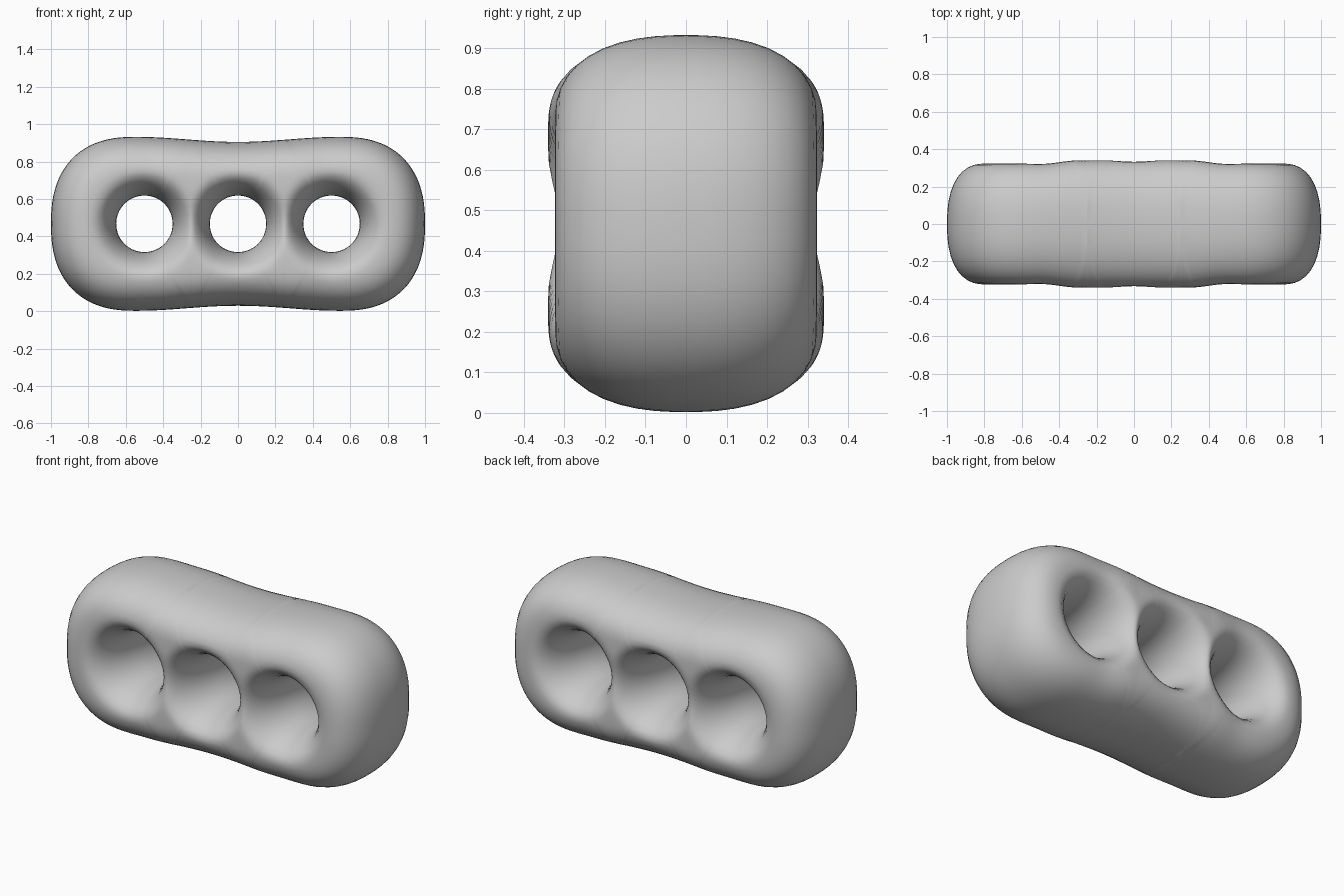
import bpy, bmesh, math

if "Cube" in bpy.data.objects:
    bpy.data.objects.remove(bpy.data.objects["Cube"])

MID_Z = 0.467       # height of the hole centres
HOLE_R = 0.151
HOLES = (-0.5, 0.0, 0.5)
WALL_X = 0.25       # middle of the wall between two holes
END_X, END_W, HALF_H = 0.55, 0.45, 0.465
POW = 2.4


def top_edge(x):
    """Outline height of the gently dipped middle stretch."""
    return 0.438 + 0.027 * (1 - math.cos(math.pi * x / END_X)) / 2


def ease(t):
    return t ** 3 * (10 - 15 * t + 6 * t * t)


def half_depth(x, z):
    """Half thickness of the body at a point of the front view."""
    if x <= END_X:
        d = top_edge(x) - z
    else:
        rho = (((x - END_X) / END_W) ** POW + (z / HALF_H) ** POW) ** (1 / POW)
        d = (1 - rho) * HALF_H
    a = min(1, max(0, d / 0.21))
    outer = (1 - (1 - a) ** POW) ** (1 / POW)
    # flared holes, softly blended over the walls
    k = 0.02
    r = -k * math.log(sum(math.exp(-math.hypot(x - c, z) / k) for c in HOLES))
    b = min(1, max(0, (r - HOLE_R) / 0.14))
    inner = math.sqrt(1 - (1 - b) ** 2)
    taper = 0.34 - 0.017 * ease(min(1, max(0, (x - 0.27) / 0.25)))
    return taper * outer * inner


def add_cell(bm, cx, border, steps=20):
    """Surface patch spanning from a hole rim out to its border points."""
    rows = []
    for bx, bz in border:
        length = math.hypot(bx - cx, bz)
        ux, uz = (bx - cx) / length, bz / length
        row = []
        for i in range(steps + 1):
            r = HOLE_R + (length - HOLE_R) * ease(i / steps)
            x, z = cx + ux * r, uz * r
            if i == steps:
                x, z = bx, bz
            row.append(bm.verts.new((x, -half_depth(x, z), z)))
        rows.append(row)
    for p, q in zip(rows, rows[1:]):
        for i in range(steps):
            bm.faces.new((p[i], q[i], q[i + 1], p[i + 1]))


# border points: shared wall, top edge and rounded end
N = 20
wall = [(WALL_X, top_edge(WALL_X) * (1 - (1 - i / N) ** 2.5)) for i in range(N + 1)]
middle_top = [(WALL_X * i / 8, top_edge(WALL_X * i / 8)) for i in range(8)]
side_top = []
for i in range(1, 9):
    x = WALL_X + (END_X - WALL_X) * i / 8
    side_top.append((x, top_edge(x)))
end = []
for i in range(1, 25):
    ang = math.pi / 2 * i / 24
    zc = max(0.0, math.cos(ang)) if i < 24 else 0.0
    end.append((END_X + END_W * math.sin(ang) ** (2 / POW), HALF_H * zc ** (2 / POW)))

# one eighth of the body, then mirrored on all three axes
bm = bmesh.new()
add_cell(bm, 0.0, middle_top + wall[::-1])
add_cell(bm, 0.5, wall + side_top + end)
bmesh.ops.remove_doubles(bm, verts=bm.verts, dist=0.00005)
mesh = bpy.data.meshes.new("three_hole_block")
bm.to_mesh(mesh)
bm.free()
block = bpy.data.objects.new("three_hole_block", mesh)
bpy.context.collection.objects.link(block)
block.location.z = MID_Z
mirror = block.modifiers.new("mirror", 'MIRROR')
mirror.use_axis = (True, True, True)
mirror.merge_threshold = 0.0005
mesh.polygons.foreach_set("use_smooth", [True] * len(mesh.polygons))
mesh.update()
